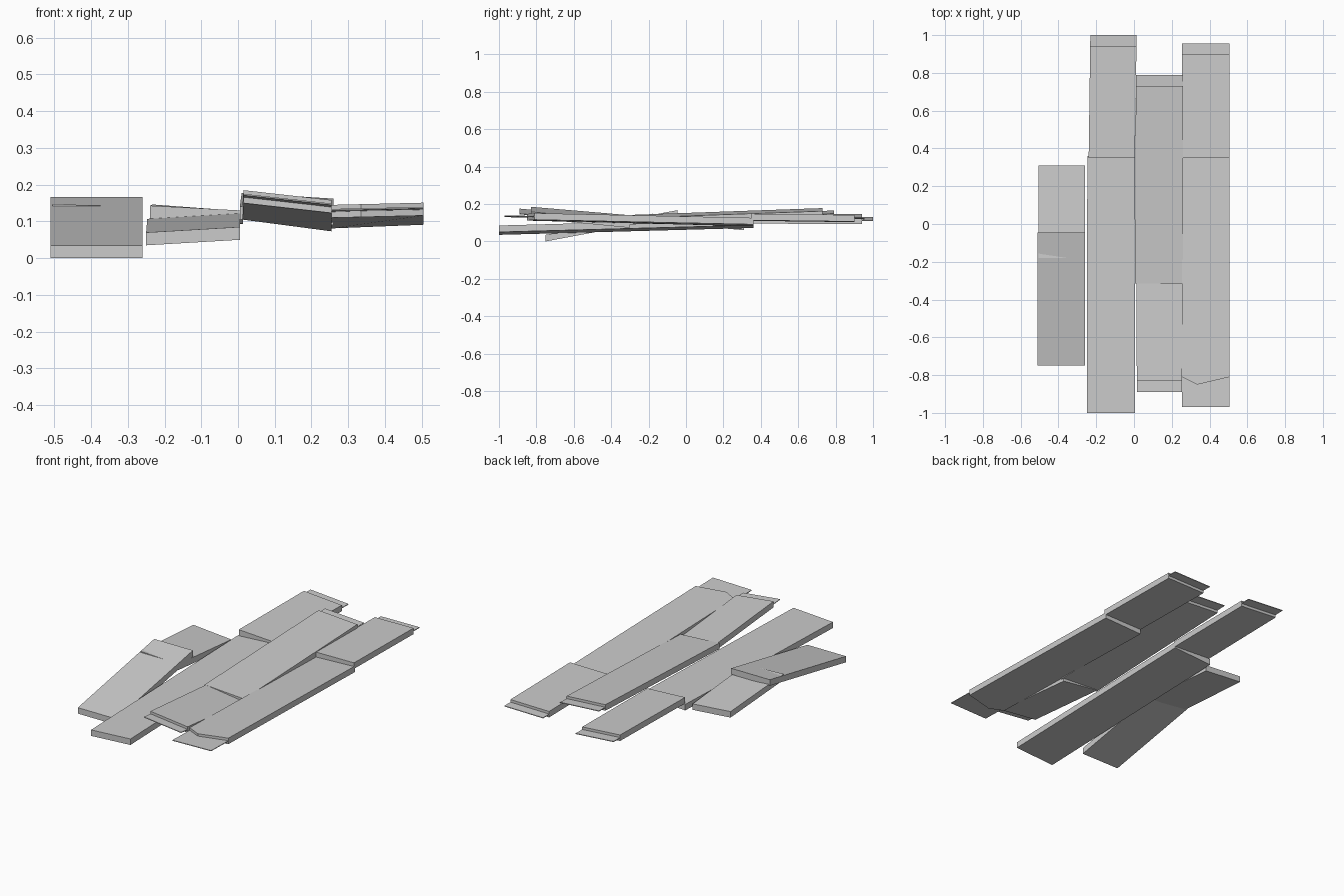
import bpy
import bmesh
from mathutils import Vector

THICK = 0.035

cube = bpy.data.objects.get("Cube")
if cube:
    bpy.data.objects.remove(cube)

# Single weathered grey for every board
grey = bpy.data.materials.new("weathered_grey")
grey.use_nodes = True
colour = (0.6, 0.6, 0.6, 1)
grey.diffuse_color = colour
grey.node_tree.nodes["Principled BSDF"].inputs["Base Color"].default_value = colour


def slab(name, outline, thickness):
    """Extrude a top outline straight down into a flat-faced board."""
    bm = bmesh.new()
    top = bm.faces.new([bm.verts.new(p) for p in outline])
    extruded = bmesh.ops.extrude_face_region(bm, geom=[top], use_keep_orig=True)
    low = [g for g in extruded["geom"] if isinstance(g, bmesh.types.BMVert)]
    bmesh.ops.translate(bm, verts=low, vec=(0, 0, -thickness))
    bmesh.ops.recalc_face_normals(bm, faces=bm.faces)
    mesh = bpy.data.meshes.new(name)
    bm.to_mesh(mesh)
    bm.free()
    mesh.materials.append(grey)
    bpy.context.collection.objects.link(bpy.data.objects.new(name, mesh))


def plank(name, front, back, tongue=None, chip=None):
    """front/back: (y, left x, right x, left top z, right top z)."""
    def ends(row):
        y, xl, xr, zl, zr = row
        return Vector((xl, y, zl)), Vector((xr, y, zr))

    fl, fr = ends(front)
    bl, br = ends(back)

    def along(a, b, y):
        return a.lerp(b, (y - a.y) / (b.y - a.y))

    outline = [fl, fr, br, bl]
    if chip:
        # splintered point on the front edge
        tip = fl.lerp(fr, chip[0])
        tip.y = chip[1]
        outline.insert(1, tip)
    slab(name, outline, THICK)
    if tongue is not None:
        # thin sheet projecting from the middle of the end
        root = front[0] + 0.005 if tongue < front[0] else back[0] - 0.005
        sheet = [along(fl, bl, root), along(fr, br, root),
                 along(fr, br, tongue), along(fl, bl, tongue)]
        slab(name + "_tongue", [p - Vector((0, 0, 0.015)) for p in sheet], 0.004)


# Outer right row: a raised board resting on a short one
plank("outer_right_front_board", (-0.75, -0.51, -0.26, 0.035, 0.035),
      (-0.045, -0.51, -0.26, 0.167, 0.167))
plank("outer_right_back_board", (-0.18, -0.505, -0.26, 0.148, 0.138),
      (0.31, -0.505, -0.26, 0.115, 0.095))

# Inner right row
plank("inner_right_front_board", (-1.0, -0.25, 0.005, 0.07, 0.085),
      (0.36, -0.247, 0.005, 0.107, 0.122))
plank("inner_right_back_board", (0.35, -0.24, 0.005, 0.143, 0.13),
      (0.94, -0.232, 0.013, 0.146, 0.128), tongue=1.0)

# Inner left row
plank("inner_left_front_board", (-0.83, 0.015, 0.255, 0.185, 0.158),
      (-0.3, 0.012, 0.255, 0.14, 0.108), tongue=-0.89)
plank("inner_left_back_board", (-0.315, 0.005, 0.26, 0.141, 0.125),
      (0.73, 0.01, 0.26, 0.178, 0.162), tongue=0.79)

# Outer left row
plank("outer_left_front_board", (-0.81, 0.255, 0.505, 0.145, 0.151),
      (0.36, 0.255, 0.505, 0.116, 0.126), tongue=-0.97, chip=(0.32, -0.85))
plank("outer_left_back_board", (0.35, 0.255, 0.505, 0.145, 0.148),
      (0.9, 0.255, 0.505, 0.138, 0.141), tongue=0.955)
